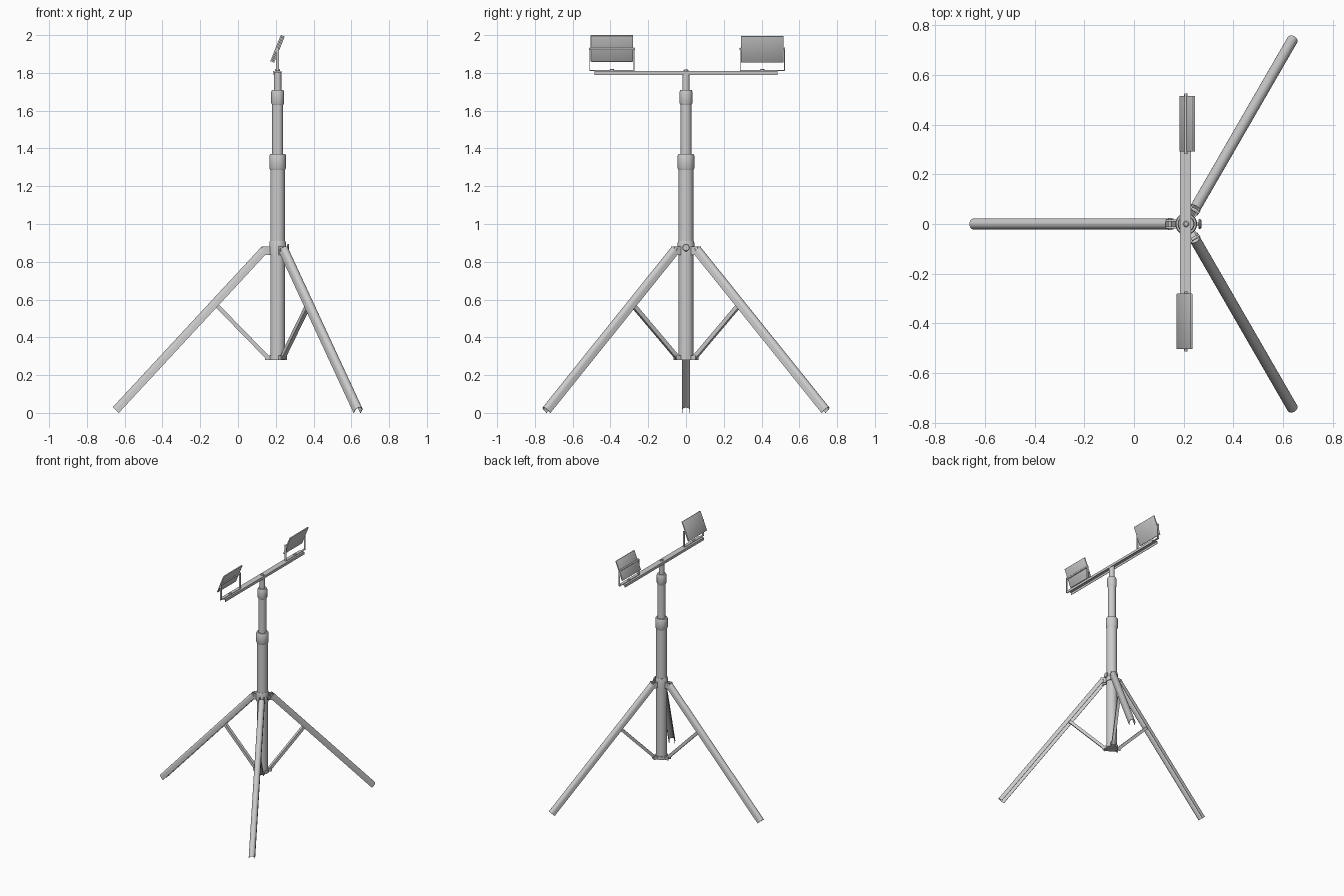
import bpy, bmesh
from math import sin, cos, pi, radians
from mathutils import Vector, Matrix

if "Cube" in bpy.data.objects:
    bpy.data.objects.remove(bpy.data.objects["Cube"])

CX = 0.21  # mast axis
Z = Vector((0, 0, 1))


def finish(bm, name, smooth=True):
    bmesh.ops.recalc_face_normals(bm, faces=bm.faces)
    me = bpy.data.meshes.new(name)
    bm.to_mesh(me)
    bm.free()
    ob = bpy.data.objects.new(name, me)
    bpy.context.collection.objects.link(ob)
    if smooth:
        bpy.ops.object.select_all(action='DESELECT')
        ob.select_set(True)
        bpy.context.view_layer.objects.active = ob
        bpy.ops.object.shade_smooth_by_angle(angle=radians(35))
    return ob


def lathe(name, profile, mat=Matrix.Translation((CX, 0, 0)), n=32):
    """Closed solid of revolution from (radius, height) points."""
    bm = bmesh.new()
    rings = [[bm.verts.new(mat @ Vector((r * cos(2 * pi * i / n), r * sin(2 * pi * i / n), z)))
              for i in range(n)] for r, z in profile]
    for a, b in zip(rings, rings[1:]):
        for i in range(n):
            j = (i + 1) % n
            bm.faces.new((a[i], a[j], b[j], b[i]))
    bm.faces.new(rings[0])
    bm.faces.new(rings[-1])
    return finish(bm, name)


def sweep(name, section, p, q):
    """Extrude a (side, up) section from p to q."""
    p, q = Vector(p), Vector(q)
    d = (q - p).normalized()
    side = d.cross(Z).normalized()
    up = side.cross(d)
    bm = bmesh.new()
    a, b = [[bm.verts.new(o + side * u + up * v) for u, v in section] for o in (p, q)]
    n = len(section)
    for i in range(n):
        j = (i + 1) % n
        bm.faces.new((a[i], a[j], b[j], b[i]))
    bm.faces.new(a)
    bm.faces.new(b)
    return finish(bm, name)


def box(name, centre, size, rot=Matrix.Identity(4), bevel=0.0):
    bm = bmesh.new()
    bmesh.ops.create_cube(bm, size=1, matrix=Matrix.Translation(centre) @ rot
                          @ Matrix.Diagonal((*size, 1)))
    if bevel:
        bmesh.ops.bevel(bm, geom=bm.edges[:], offset=bevel, segments=2, affect='EDGES', profile=0.5)
    return finish(bm, name, bevel > 0)


def rect(w, h):
    return [(-w / 2, -h / 2), (w / 2, -h / 2), (w / 2, h / 2), (-w / 2, h / 2)]


# telescopic mast
lathe("mast_lower_tube", [(.039, .28), (.039, 1.31)])
lathe("mast_lower_collar", [(.039, 1.285), (.044, 1.295), (.044, 1.362), (.040, 1.37)])
lathe("mast_middle_tube", [(.029, 1.36), (.029, 1.66)])
lathe("mast_middle_collar", [(.029, 1.63), (.034, 1.64), (.034, 1.70), (.030, 1.71)])
lathe("mast_upper_tube", [(.019, 1.70), (.019, 1.806)])

# leg hubs and clamp knob
lathe("upper_hub", [(.044, .835), (.044, .90), (.041, .91)])
lathe("lower_hub", [(.044, .28), (.044, .305)])
to_x = Matrix.Translation((CX, 0, .875)) @ Matrix.Rotation(pi / 2, 4, 'Y')
lathe("clamp_screw", [(.007, .04), (.007, .055)], to_x, 16)
lathe("clamp_knob", [(.016, .05), (.02, .053), (.02, .058), (.016, .061)], to_x, 20)

# legs: round-topped channels, with fork lugs and braces
R, W = .022, .003
arc = [pi * i / 10 for i in range(11)]
channel = ([(R, -R)] + [(R * cos(t), R * sin(t)) for t in arc] + [(-R, -R), (-R + W, -R)]
           + [((R - W) * cos(t), (R - W) * sin(t)) for t in reversed(arc)] + [(R - W, -R)])
for name, deg in (("left", 180), ("back", 60), ("front", -60)):
    a = radians(deg)

    def at(r, z, t=0):
        return Vector((CX + r * cos(a) - t * sin(a), r * sin(a) + t * cos(a), z))

    spin = Matrix.Rotation(a, 4, 'Z')
    sweep(name + "_leg", channel, at(.068, .866), at(.857, .015))
    sweep(name + "_brace", rect(.022, .022), at(.05, .29), at(.325, .572))
    for s in (-1, 1):
        box(name + "_upper_lug", at(.057, .858, s * .0145), (.05, .007, .045), spin)
        box(name + "_lower_lug", at(.05, .292, s * .0145), (.035, .006, .024), spin)
    pivot = Matrix.Translation(at(.066, .862)) @ spin @ Matrix.Rotation(pi / 2, 4, 'X')
    lathe(name + "_leg_pivot", [(.007, -.024), (.007, .024)], pivot, 12)

# crossbar: channel open underneath
sweep("crossbar", [(-.022, -.01), (-.019, -.01), (-.019, .007), (.019, .007),
                   (.019, -.01), (.022, -.01), (.022, .01), (-.022, .01)],
      (CX - .002, -.485, 1.80), (CX - .002, .485, 1.80))
lathe("centre_bolt", [(.012, 1.808), (.012, 1.816), (.008, 1.819)], n=16)

# two floodlights facing opposite ways
BX, PZ = CX - .001, 1.927
for name, y, s in (("back", .404, 1), ("front", -.392, -1)):
    lathe(name + "_bracket_bolt", [(.012, 1.812), (.012, 1.818), (.008, 1.821)],
          Matrix.Translation((BX, y, 0)), 16)
    box(name + "_bracket_base", (BX, y, 1.812), (.014, .236, .004))
    for e in (-1, 1):
        box(name + "_bracket_arm", (BX, y + e * .117, 1.872), (.014, .004, .124))
    rod = Matrix.Translation((BX, y, PZ)) @ Matrix.Rotation(pi / 2, 4, 'X')
    lathe(name + "_pivot_rod", [(.006, -.121), (.006, .121)], rod, 12)
    tilt = Matrix.Rotation(radians(22), 4, 'Y')
    offset = tilt @ Vector((s * .006, 0, 0))
    box(name + "_lamp_panel", Vector((BX, y, PZ)) + offset, (.010, .225, .150), tilt, .003)
